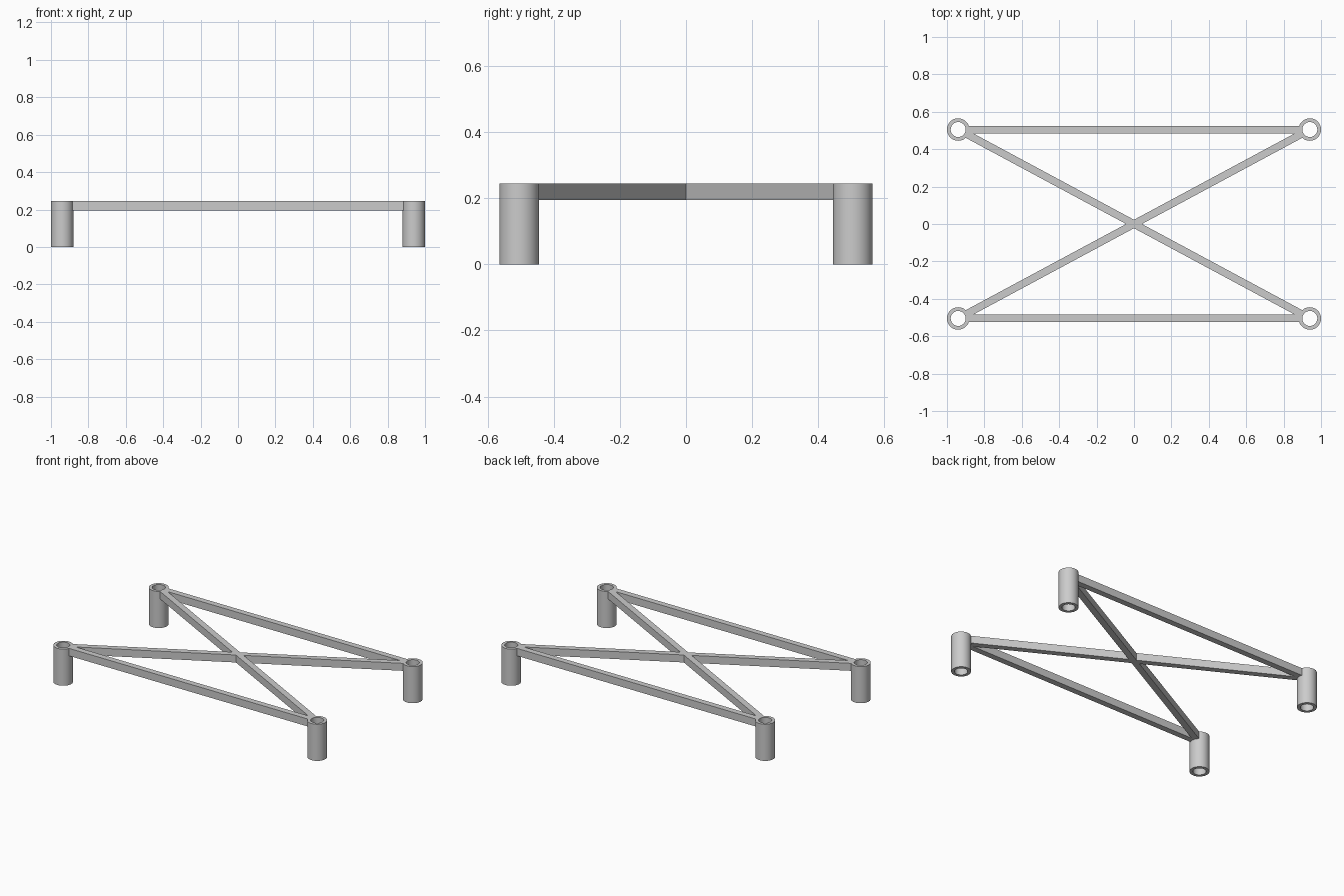
import bpy, bmesh, math
from mathutils import Vector

if "Cube" in bpy.data.objects:
    bpy.data.objects.remove(bpy.data.objects["Cube"])

PX, PY = 0.94, 0.505          # post centres
R_OUT, R_IN = 0.06, 0.04      # post tube radii
HEIGHT, BAR_Z = 0.245, 0.195  # top of frame, underside of bars
HALF_W = 0.02                 # half width of the bars
INSET = 0.051                 # bars stop inside the tube wall

grey = bpy.data.materials.new("light grey")
grey.diffuse_color = (0.6, 0.6, 0.6, 1)
grey.use_nodes = True
grey.node_tree.nodes["Principled BSDF"].inputs["Base Color"].default_value = grey.diffuse_color


def finish(name, bm, smooth=False):
    bmesh.ops.recalc_face_normals(bm, faces=bm.faces)
    mesh = bpy.data.meshes.new(name)
    bm.to_mesh(mesh)
    bm.free()
    mesh.materials.append(grey)
    obj = bpy.data.objects.new(name, mesh)
    bpy.context.collection.objects.link(obj)
    if smooth:
        bpy.ops.object.select_all(action='DESELECT')
        obj.select_set(True)
        bpy.context.view_layer.objects.active = obj
        bpy.ops.object.shade_smooth_by_angle(angle=math.radians(30))
    return obj


def bar(name, outline):
    """Extrude a flat outline up to the top of the frame."""
    bm = bmesh.new()
    face = bm.faces.new([bm.verts.new((x, y, BAR_Z)) for x, y in outline])
    ext = bmesh.ops.extrude_face_region(bm, geom=[face], use_keep_orig=True)
    top = [v for v in ext["geom"] if isinstance(v, bmesh.types.BMVert)]
    bmesh.ops.translate(bm, verts=top, vec=(0, 0, HEIGHT - BAR_Z))
    return finish(name, bm)


def post(name, cx, cy, n=48):
    """Open tube made by spinning its wall section."""
    bm = bmesh.new()
    section = [(R_OUT, 0), (R_OUT, HEIGHT), (R_IN, HEIGHT), (R_IN, 0)]
    verts = [bm.verts.new((cx + r, cy, z)) for r, z in section]
    edges = [bm.edges.new((verts[i], verts[(i + 1) % 4])) for i in range(4)]
    bmesh.ops.spin(bm, geom=verts + edges, cent=(cx, cy, 0), axis=(0, 0, 1),
                   angle=math.tau, steps=n, use_merge=True)
    bmesh.ops.remove_doubles(bm, verts=bm.verts, dist=1e-5)
    return finish(name, bm, smooth=True)


# Corner posts and long side rails
for sy, end in ((-1, "front"), (1, "back")):
    for sx, side in ((-1, "left"), (1, "right")):
        post(f"{end}_{side}_post", sx * PX, sy * PY)
    x, y = PX - INSET, sy * PY
    bar(f"{end}_rail", [(-x, y - HALF_W), (x, y - HALF_W),
                        (x, y + HALF_W), (-x, y + HALF_W)])

# Diagonal cross brace: one outline with four arms
angle = math.atan2(PY, PX)
reach = math.hypot(PX, PY) - INSET
arms = [angle, math.pi - angle, math.pi + angle, math.tau - angle]
outline = []
for i, a in enumerate(arms):
    d = Vector((math.cos(a), math.sin(a)))
    side = Vector((-d.y, d.x)) * HALF_W
    outline += [d * reach - side, d * reach + side]
    # inner corner between this arm and the next
    gap = (arms[(i + 1) % 4] - a) % math.tau
    mid = a + gap / 2
    outline.append(Vector((math.cos(mid), math.sin(mid))) * HALF_W / math.sin(gap / 2))
bar("cross_brace", outline)
